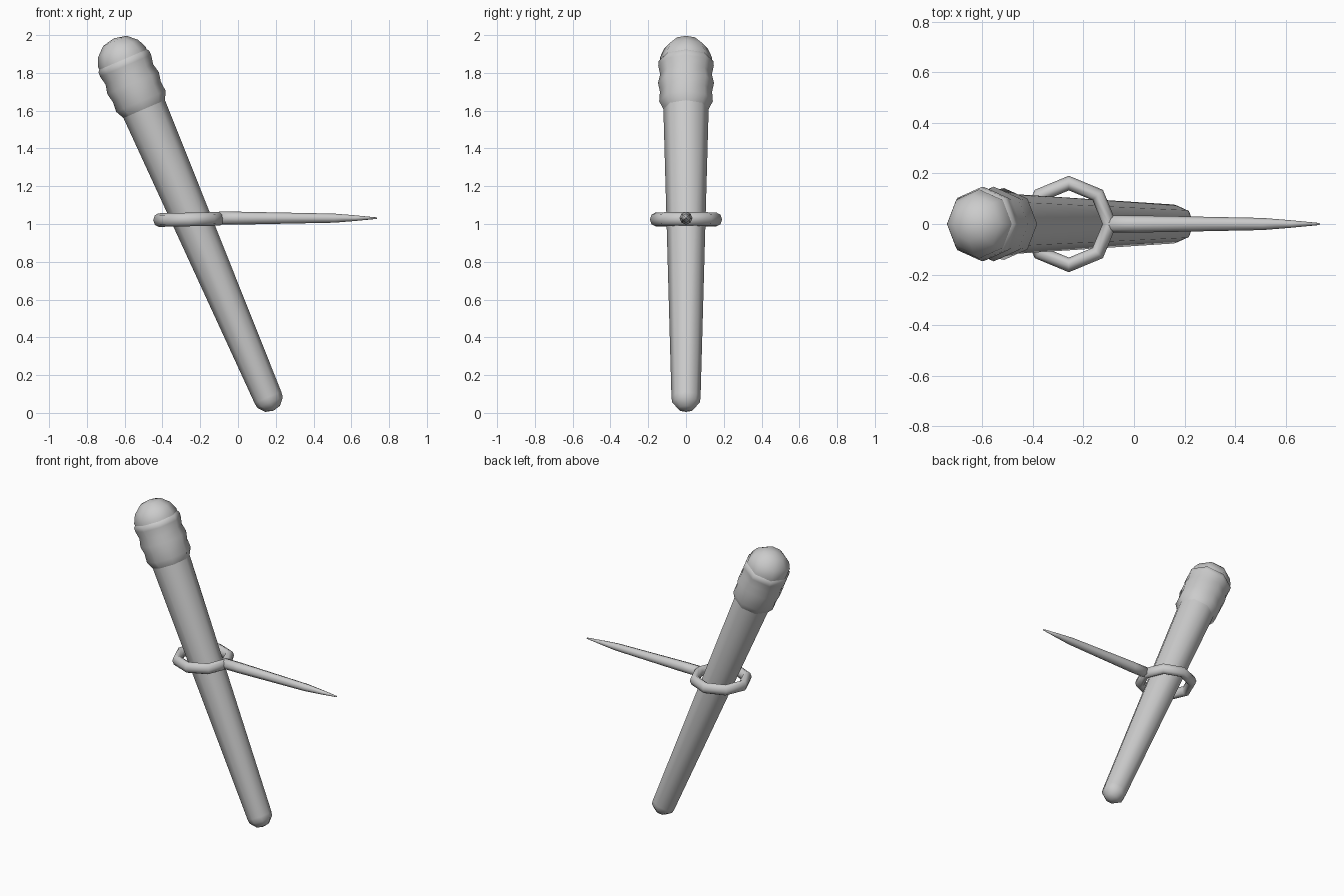
import bpy, bmesh
from math import sin, cos, pi
from mathutils import Vector, Matrix

cube = bpy.data.objects.get("Cube")
if cube:
    bpy.data.objects.remove(cube, do_unlink=True)

SIDES = 8
grey = bpy.data.materials.new("plain grey")
grey.use_nodes = True
grey.diffuse_color = (0.6, 0.6, 0.6, 1)
grey.node_tree.nodes["Principled BSDF"].inputs["Base Color"].default_value = (0.6, 0.6, 0.6, 1)


def finish(name, bm, matrix):
    bmesh.ops.recalc_face_normals(bm, faces=bm.faces)
    mesh = bpy.data.meshes.new(name)
    bm.to_mesh(mesh)
    bm.free()
    mesh.materials.append(grey)
    for poly in mesh.polygons:
        poly.use_smooth = True
    obj = bpy.data.objects.new(name, mesh)
    obj.matrix_world = matrix
    bpy.context.collection.objects.link(obj)
    return obj


def bridge(bm, a, b):
    for i in range(SIDES):
        j = (i + 1) % SIDES
        bm.faces.new((a[i], a[j], b[j], b[i]))


def lathe(name, profile, matrix):
    """Turn (height, radius) pairs about the local z axis; radius 0 closes to a point."""
    bm = bmesh.new()
    rings = []
    for h, r in profile:
        if r == 0:
            rings.append([bm.verts.new((0, 0, h))] * SIDES)
        else:
            rings.append([bm.verts.new((r * cos(2 * pi * i / SIDES), r * sin(2 * pi * i / SIDES), h))
                          for i in range(SIDES)])
    for a, b in zip(rings, rings[1:]):
        if a[0] is a[1] or b[0] is b[1]:
            tip, ring = (a[0], b) if a[0] is a[1] else (b[0], a)
            for i in range(SIDES):
                bm.faces.new((tip, ring[i], ring[(i + 1) % SIDES]))
        else:
            bridge(bm, a, b)
    return finish(name, bm, matrix)


# Leaning axis shared by the handle and head
foot = Vector((0.17, 0, 0.055))
axis = Vector((-0.665, 0, 1.55)).normalized()
side = Vector((0, 1, 0)).cross(axis)
lean = Matrix((side, Vector((0, 1, 0)), axis)).transposed().to_4x4()
lean.translation = foot

# Tapered handle with a rounded foot
lathe("handle", [(-0.047, 0), (-0.036, 0.042), (0, 0.073), (0.03, 0.077), (1.70, 0.12)], lean)

# Ribbed sleeve wrapped around the top
lathe("ribbed_sleeve", [(1.685, 0.117), (1.735, 0.142), (1.79, 0.138), (1.84, 0.148), (1.89, 0.137),
                        (1.94, 0.147), (1.965, 0.146), (1.98, 0.132)], lean)

# Domed cap
lathe("domed_cap", [(1.93, 0.134), (1.99, 0.137), (2.04, 0.115), (2.083, 0.068), (2.098, 0)], lean)

# Eight-sided hoop around the handle
bm = bmesh.new()
loops = []
for i in range(SIDES):
    a = 2 * pi * i / SIDES
    loop = []
    for k in range(SIDES):
        b = 2 * pi * k / SIDES
        r = 0.162 + 0.029 * cos(b)
        loop.append(bm.verts.new((r * cos(a), r * sin(a), 0.036 * sin(b))))
    loops.append(loop)
for i in range(SIDES):
    bridge(bm, loops[i], loops[(i + 1) % SIDES])
finish("hoop", bm, Matrix.Translation((-0.258, 0, 1.024)) @ Matrix.Rotation(-0.02, 4, "Y"))

# Long spike pointing sideways from the hoop
lathe("spike", [(0, 0), (0.01, 0.034), (0.12, 0.034), (0.62, 0.024), (0.73, 0.015), (0.845, 0.004), (0.846, 0)],
      Matrix.Translation((-0.11, 0, 1.031)) @ Matrix.Rotation(pi / 2, 4, "Y"))
